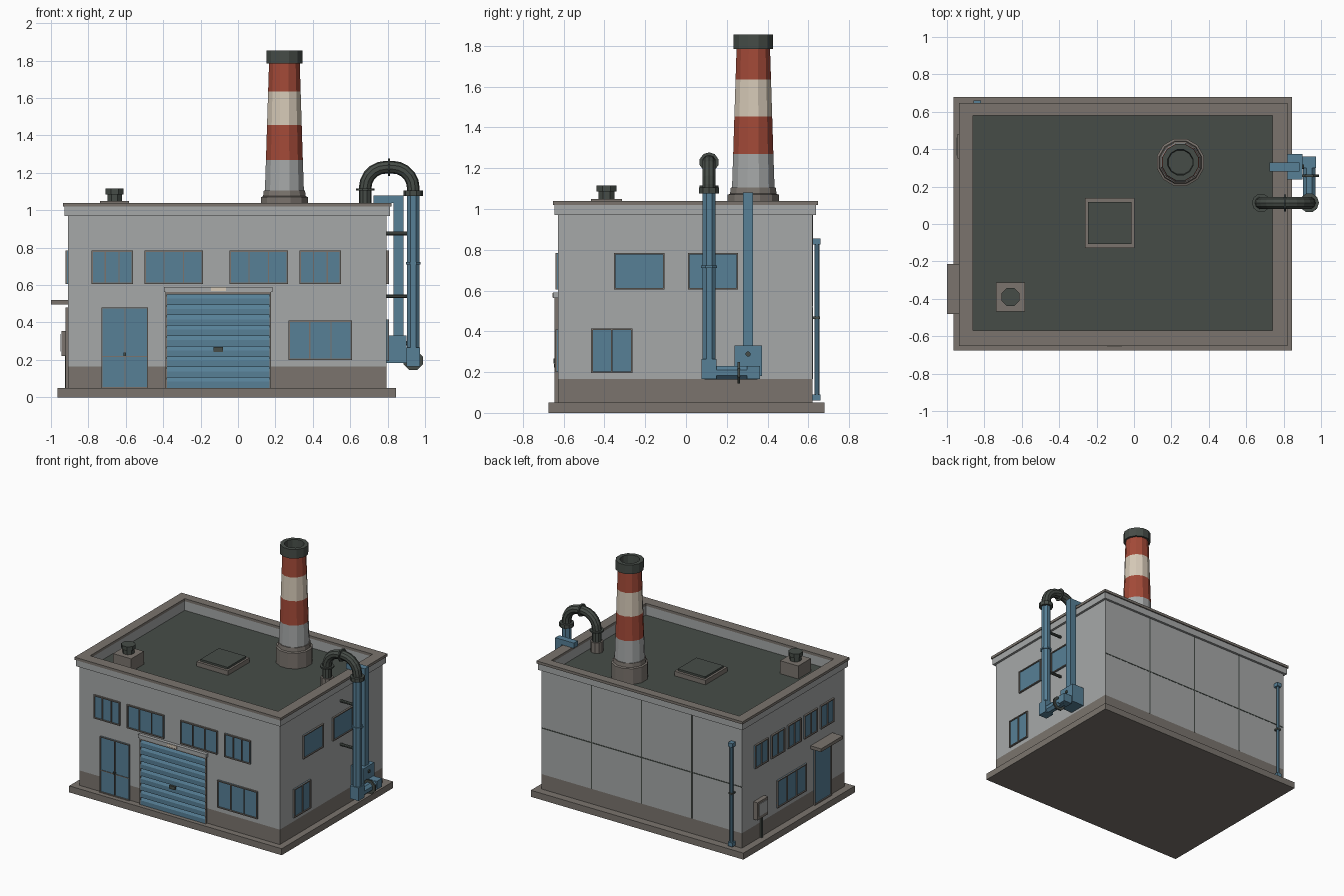
import bpy, bmesh, math
from mathutils import Vector, Matrix

if "Cube" in bpy.data.objects:
    bpy.data.objects.remove(bpy.data.objects["Cube"])


def material(name, r, g, b):
    m = bpy.data.materials.new(name)
    lin = [c / 12.92 if c < 0.04 else ((c + 0.055) / 1.055) ** 2.4 for c in (r, g, b)]
    m.diffuse_color = (*lin, 1)
    m.use_nodes = True
    m.node_tree.nodes["Principled BSDF"].inputs["Base Color"].default_value = m.diffuse_color
    return m


WALL = material("wall grey", 0.65, 0.66, 0.66)
TRIM = material("warm grey trim", 0.48, 0.455, 0.43)
BLUE = material("steel blue", 0.34, 0.50, 0.59)
DARK = material("dark slate", 0.275, 0.30, 0.28)
RED = material("brick red", 0.64, 0.29, 0.22)
CREAM = material("cream", 0.84, 0.79, 0.72)


def finish(name, bm, mat):
    bmesh.ops.recalc_face_normals(bm, faces=bm.faces)
    me = bpy.data.meshes.new(name)
    bm.to_mesh(me)
    bm.free()
    me.materials.append(mat)
    ob = bpy.data.objects.new(name, me)
    bpy.context.collection.objects.link(ob)
    return ob


def boxes(name, mat, *specs):
    """Each spec is (x0, x1, y0, y1, z0, z1)."""
    bm = bmesh.new()
    for s in specs:
        x, y, z = sorted(s[0:2]), sorted(s[2:4]), sorted(s[4:6])
        size = (x[1] - x[0], y[1] - y[0], z[1] - z[0])
        mid = (sum(x) / 2, sum(y) / 2, sum(z) / 2)
        bmesh.ops.create_cube(bm, size=1, matrix=Matrix.Translation(mid) @ Matrix.Diagonal((*size, 1)))
    return finish(name, bm, mat)


def sweep(name, mat, path, radii, sides=8, closed=False):
    """Rings of given radius along a path; closed joins last ring to first."""
    bm = bmesh.new()
    pts = [Vector(p) for p in path]
    rings = []
    for i, p in enumerate(pts):
        a, b = pts[max(i - 1, 0)], pts[min(i + 1, len(pts) - 1)]
        t = (b - a).normalized() if not closed else Vector((0, 0, 1))
        side = Vector((0, 1, 0)) if abs(t.y) < 0.9 else Vector((1, 0, 0))
        up = t.cross(side).normalized()
        r = radii[i] if isinstance(radii, (list, tuple)) else radii
        ring = []
        for k in range(sides):
            ang = (k + 0.5) * math.tau / sides
            ring.append(bm.verts.new(p + r * (side * math.cos(ang) + up * math.sin(ang))))
        rings.append(ring)
    pairs = list(zip(rings, rings[1:]))
    for lo, hi in pairs:
        for k in range(sides):
            j = (k + 1) % sides
            bm.faces.new((lo[k], lo[j], hi[j], hi[k]))
    bm.faces.new(rings[0])
    bm.faces.new(rings[-1])
    return finish(name, bm, mat)


def upright(name, mat, x, y, profile, sides=8):
    """Vertical turned part from (z, radius) pairs."""
    return sweep(name, mat, [(x, y, z) for z, r in profile], [r for z, r in profile], sides, True)


X0, X1, Y0, Y1 = -0.91, 0.795, -0.627, 0.62
ROOF = 0.95


def on_wall(wall, u0, u1, d0, d1, z0, z1):
    """Box placed on a wall; d is the distance out from its surface."""
    if wall == "front":
        return (u0, u1, Y0 - d0, Y0 - d1, z0, z1)
    if wall == "right":
        return (X1 + d0, X1 + d1, u0, u1, z0, z1)
    return (X0 - d0, X0 - d1, u0, u1, z0, z1)


def window(name, wall, u0, u1, z0, z1, panes=3, f=0.008):
    boxes(name + "_glass", BLUE, on_wall(wall, u0, u1, -0.01, 0.005, z0, z1))
    bars = [(u0, u1, z0, z0 + f), (u0, u1, z1 - f, z1), (u0, u0 + f, z0, z1), (u1 - f, u1, z0, z1)]
    for i in range(1, panes):
        u = u0 + (u1 - u0) * i / panes
        bars.append((u - f * 0.4, u + f * 0.4, z0, z1))
    boxes(name + "_frame", TRIM, *[on_wall(wall, a, b, -0.005, 0.013, c, d) for a, b, c, d in bars])


# Building shell
boxes("base_slab", TRIM, (-0.965, 0.845, -0.675, 0.68, 0, 0.05))
boxes("plinth", TRIM, (X0, X1, Y0, Y1, 0.05, 0.165))
boxes("walls", WALL, (X0, X1, Y0, Y1, 0.165, ROOF - 0.01))
boxes("roof", DARK, (-0.87, 0.75, -0.58, 0.59, ROOF - 0.01, ROOF))


def rim(name, mat, x0, x1, y0, y1, z0, z1):
    a, b, c, d = -0.86, 0.74, -0.57, 0.58
    boxes(name, mat, (x0, a, y0, y1, z0, z1), (b, x1, y0, y1, z0, z1),
          (a, b, y0, c, z0, z1), (a, b, d, y1, z0, z1))


rim("parapet", WALL, X0, X1, Y0, Y1, ROOF - 0.01, 0.97)
rim("cornice", WALL, -0.928, 0.813, -0.645, 0.638, 0.97, 1.02)
rim("parapet_cap", TRIM, -0.935, 0.82, -0.652, 0.647, 1.02, 1.04)

# Panel joints on the back wall
joints = [(x - 0.004, x + 0.004, Y1, Y1 + 0.002, 0.165, 0.97) for x in (0.369, -0.0575, -0.484)]
boxes("back_panel_joints", DARK, (X0, X1, Y1, Y1 + 0.002, 0.516, 0.524), *joints)

# Windows
for i, (a, b) in enumerate([(-0.783, -0.562), (-0.5, -0.187), (-0.045, 0.267), (0.33, 0.55)]):
    window(f"front_upper_window_{i}", "front", a, b, 0.605, 0.785)
window("front_lower_window", "front", 0.27, 0.61, 0.2, 0.41)
window("right_upper_window_0", "right", -0.353, -0.105, 0.605, 0.785, 1)
window("right_upper_window_1", "right", 0.01, 0.255, 0.605, 0.785, 1)
window("right_lower_window", "right", -0.465, -0.262, 0.195, 0.415, 2)
for i in range(5):
    y = 0.39 - 0.2 * i
    window(f"left_upper_window_{i}", "left", y - 0.08, y + 0.08, 0.605, 0.785, 2)
window("left_lower_window", "left", -0.155, 0.2, 0.2, 0.41)

# Doors
window("front_door", "front", -0.73, -0.48, 0.05, 0.48, 2, 0.006)
boxes("front_door_rail", TRIM, on_wall("front", -0.73, -0.48, 0, 0.009, 0.216, 0.222))
boxes("front_door_handle", DARK, on_wall("front", -0.612, -0.598, 0, 0.02, 0.222, 0.24))
window("side_door", "left", -0.46, -0.25, 0.05, 0.48, 1)
boxes("side_door_canopy", TRIM, (-1.0, X0, -0.48, -0.215, 0.495, 0.52))

# Loading door with overlapping slats
bm = bmesh.new()
step = 0.5 / 9
for i in range(9):
    z = 0.05 + i * step
    prof = [(0, z), (0.016, z), (0.016, z + step * 0.6), (0.004, z + step), (0, z + step)]
    ends = [[bm.verts.new((x, Y0 - d, h)) for d, h in prof] for x in (-0.38, 0.17)]
    for e in ends:
        bm.faces.new(e)
    for k in range(5):
        j = (k + 1) % 5
        bm.faces.new((ends[0][k], ends[0][j], ends[1][j], ends[1][k]))
finish("loading_door_slats", bm, BLUE)
boxes("loading_door_frame", TRIM, *[on_wall("front", *s) for s in (
    (-0.387, -0.379, 0, 0.018, 0.05, 0.56), (0.169, 0.177, 0, 0.018, 0.05, 0.56),
    (-0.387, 0.177, 0, 0.018, 0.55, 0.565))])
boxes("loading_door_lintel", WALL, on_wall("front", -0.395, 0.185, 0, 0.025, 0.563, 0.59))
boxes("loading_door_lamp", CREAM, on_wall("front", -0.145, -0.065, 0.02, 0.028, 0.567, 0.587))
boxes("loading_door_handle", DARK, on_wall("front", -0.13, -0.08, 0, 0.024, 0.243, 0.268))

# Chimney in stacked bands
CX, CY = 0.248, 0.33
upright("chimney_base", TRIM, CX, CY, [(ROOF, 0.13), (1.07, 0.13), (1.075, 0.118), (1.105, 0.114)], 12)
bands = [(1.105, 0.108), (1.27, 0.102), (1.455, 0.096), (1.635, 0.09), (1.785, 0.085)]
for i, (lo, hi) in enumerate(zip(bands, bands[1:])):
    upright(f"chimney_band_{i}", (WALL, RED, CREAM, RED)[i], CX, CY, [lo, hi], 12)
upright("chimney_cap", DARK, CX, CY,
        [(1.785, 0.08), (1.785, 0.1), (1.855, 0.1), (1.855, 0.07), (1.79, 0.066)], 12)

# Roof fittings
boxes("vent_pad", TRIM, (-0.737, -0.583, -0.467, -0.313, ROOF, 1.05))
upright("vent", DARK, -0.66, -0.39, [(1.05, 0.042), (1.085, 0.042), (1.085, 0.052), (1.115, 0.052)])
boxes("skylight_frame", TRIM, (-0.262, 0.003, -0.128, 0.138, ROOF, 0.985))
boxes("skylight", DARK, (-0.245, -0.013, -0.108, 0.118, 0.985, 1.0))

# Gooseneck exhaust and its downpipe
PX, PY = 0.937, 0.113
path = [(0.68, PY, ROOF)]
for cx, start in ((0.79, math.pi), (0.827, math.pi / 2)):
    for k in range(6):
        a = start - k * math.pi / 10
        path.append((cx + 0.11 * math.cos(a), PY, 1.12 + 0.11 * math.sin(a)))
path.append((PX, PY, 1.08))
sweep("gooseneck", DARK, path, 0.034, 10)
upright("gooseneck_sleeve", TRIM, 0.68, PY, [(ROOF, 0.045), (1.03, 0.045)], 10)
upright("gooseneck_flange", DARK, 0.68, PY, [(1.105, 0.05), (1.116, 0.05)], 10)
sweep("gooseneck_joint", DARK, [(0.803, PY, 1.23), (0.813, PY, 1.23)], 0.048, 10)
upright("downpipe_collar", DARK, PX, PY, [(1.075, 0.052), (1.105, 0.052)], 10)
upright("downpipe", BLUE, PX, PY, [(0.2, 0.035), (1.08, 0.035)])
upright("downpipe_ring", BLUE, PX, PY, [(0.71, 0.043), (0.722, 0.043)])
for i, z in enumerate((0.54, 0.875)):
    sweep(f"pipe_bracket_{i}", DARK, [(X1, PY, z), (0.92, PY, z)], 0.011)

# Ground level pipe, duct and collector box
boxes("pipe_elbows", BLUE, (0.9, 0.974, 0.075, 0.15, 0.165, 0.265), (0.9, 0.972, 0.3, 0.362, 0.165, 0.23))
sweep("cross_pipe", BLUE, [(PX, 0.09, 0.197), (PX, 0.35, 0.197)], 0.035)
sweep("cross_pipe_flange", DARK, [(PX, 0.252, 0.197), (PX, 0.264, 0.197)], 0.056)
boxes("collector_box", BLUE, (X1, 0.9, 0.237, 0.373, 0.182, 0.33))
sweep("collector_bolt", DARK, [(0.9, 0.305, 0.288), (0.908, 0.305, 0.288)], 0.013)
boxes("duct", BLUE, (0.832, 0.884, 0.28, 0.328, 0.33, 1.08), (0.725, 0.84, 0.28, 0.328, 1.04, 1.08))

# Back drainpipe
upright("drainpipe", BLUE, -0.838, 0.643, [(0.06, 0.013), (0.85, 0.013)])
boxes("drainpipe_ends", BLUE, (-0.857, -0.819, Y1, 0.66, 0.825, 0.855), (-0.857, -0.819, Y1, 0.66, 0.06, 0.09))
boxes("drainpipe_clip", DARK, (-0.854, -0.822, Y1, 0.658, 0.46, 0.472))

# Meter box and cable on the left wall
boxes("meter_box", TRIM, (-0.945, X0, 0.35, 0.48, 0.22, 0.355))
boxes("meter_door", WALL, (-0.949, -0.945, 0.367, 0.463, 0.245, 0.338))
boxes("meter_cable", DARK, (-0.925, X0, 0.385, 0.4, 0.05, 0.22))
